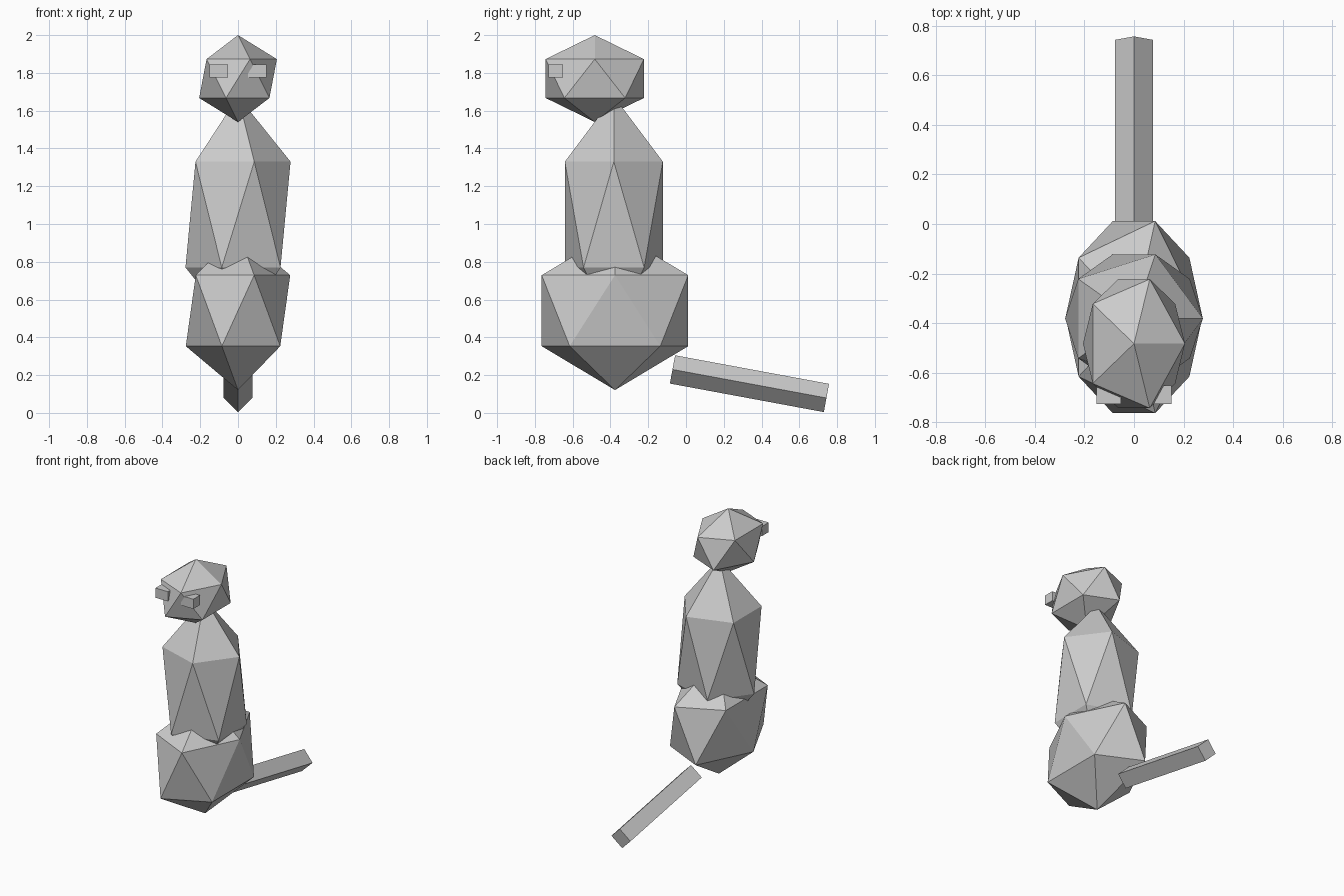
import bpy
import math
from mathutils import Vector

cube = bpy.data.objects.get("Cube")
if cube:
    bpy.data.objects.remove(cube, do_unlink=True)

GREY = (0.6, 0.6, 0.6, 1.0)
grey = bpy.data.materials.new("plain_grey")
grey.use_nodes = True
grey.diffuse_color = GREY
grey.node_tree.nodes["Principled BSDF"].inputs["Base Color"].default_value = GREY


def finish(name, scale=(1, 1, 1)):
    obj = bpy.context.object
    obj.name = name
    obj.scale = scale
    obj.data.materials.append(grey)
    return obj


def faceted_ball(name, y, z, radii):
    bpy.ops.mesh.primitive_ico_sphere_add(subdivisions=1, radius=1, location=(0, y, z))
    return finish(name, radii)


# Body: three stretched icosahedra
faceted_ball("hips", -0.376, 0.541, (0.309, 0.456, 0.42))
faceted_ball("torso", -0.382, 1.05, (0.311, 0.305, 0.626))
faceted_ball("head", -0.483, 1.77, (0.23, 0.306, 0.23))

# Eyes: small blocks
for name, side in (("left_eye", 1), ("right_eye", -1)):
    bpy.ops.mesh.primitive_cube_add(size=1, location=(side * 0.102, -0.69, 1.81))
    finish(name, (0.1, 0.075, 0.07))

# Tail: four-sided rod with one edge on top
root, tip = Vector((0, -0.0715, 0.23)), Vector((0, 0.7435, 0.079))
axis = tip - root
bpy.ops.mesh.primitive_cylinder_add(
    vertices=4, radius=0.076, depth=axis.length, location=(root + tip) / 2,
    rotation=(-math.atan2(axis.y, axis.z), 0, 0))
finish("tail")
